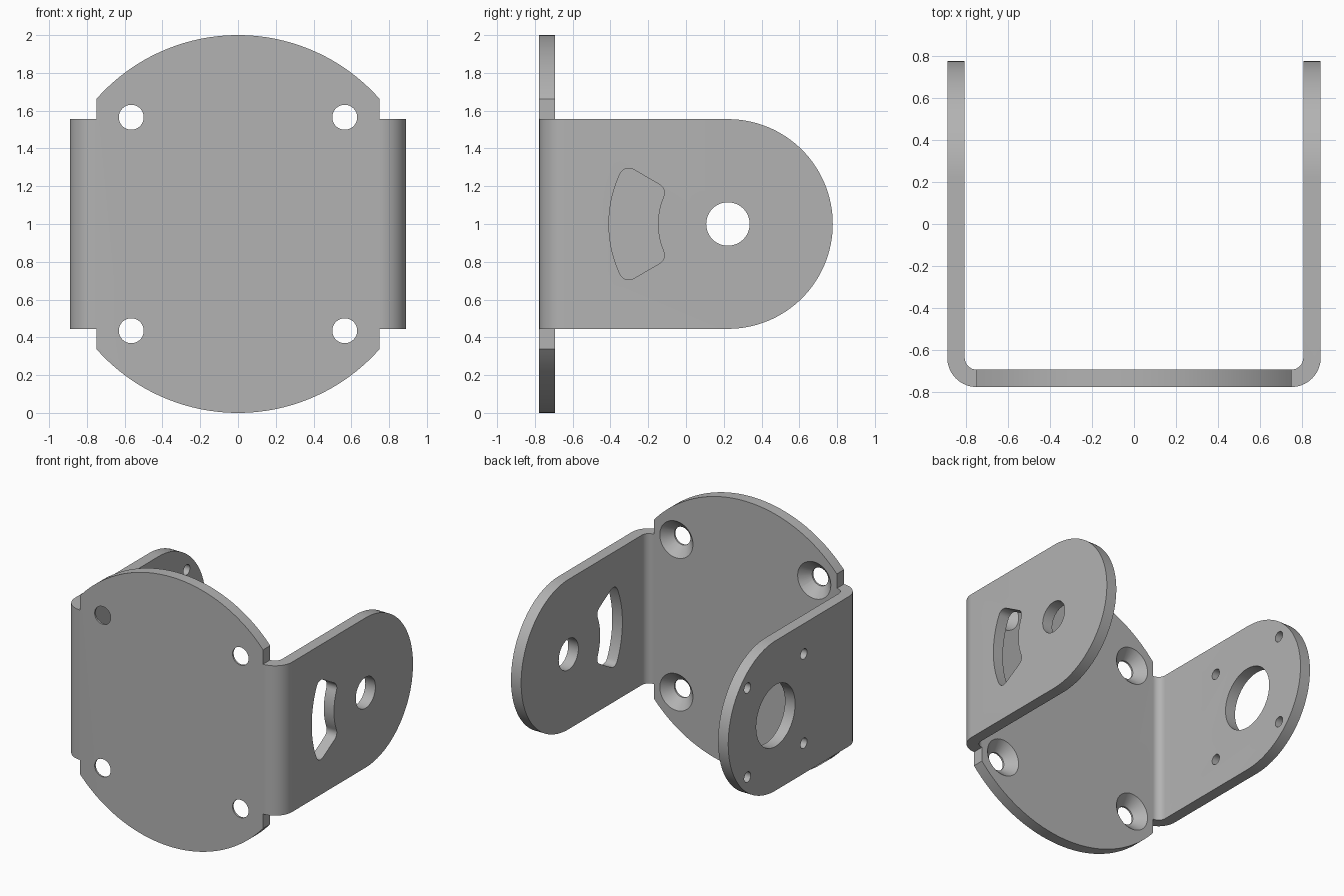
import bpy, bmesh
from math import sin, cos, asin, pi, radians
from mathutils import Matrix

cube = bpy.data.objects.get("Cube")
if cube:
    bpy.data.objects.remove(cube)

# Main dimensions
W, T, FRONT = 0.89, 0.083, -0.777      # half width, sheet thickness, front face
BEND = 0.14                            # outer bend radius
PIVOT_Y, MID_Z, ROUND = 0.222, 1.0, 0.555
PLATE_HALF = W - BEND

steel = bpy.data.materials.new("grey steel")
steel.use_nodes = True
GREY = (0.45, 0.45, 0.45, 1)
steel.diffuse_color = GREY
steel.node_tree.nodes["Principled BSDF"].inputs["Base Color"].default_value = GREY


def arc(cx, cy, r, a0, a1, n):
    """Points on an arc, angles in degrees."""
    angles = [radians(a0 + (a1 - a0) * i / n) for i in range(n + 1)]
    return [(cx + r * cos(a), cy + r * sin(a)) for a in angles]


def circle(cx, cy, r, n=48):
    return arc(cx, cy, r, 0, 360, n)[:-1]


def make_object(name, bm):
    bmesh.ops.recalc_face_normals(bm, faces=bm.faces)
    mesh = bpy.data.meshes.new(name)
    bm.to_mesh(mesh)
    bm.free()
    mesh.materials.append(steel)
    ob = bpy.data.objects.new(name, mesh)
    bpy.context.collection.objects.link(ob)
    return ob


def prism(name, pts, axis, lo, hi):
    """Extrude a 2D outline along an axis from lo to hi."""
    place = {"X": lambda a, b: (lo, a, b),
             "Y": lambda a, b: (a, lo, b),
             "Z": lambda a, b: (a, b, lo)}[axis]
    bm = bmesh.new()
    face = bm.faces.new([bm.verts.new(place(a, b)) for a, b in pts])
    ext = bmesh.ops.extrude_face_region(bm, geom=[face])
    move = [hi - lo if axis == k else 0 for k in "XYZ"]
    bmesh.ops.translate(bm, vec=move,
                        verts=[v for v in ext["geom"] if isinstance(v, bmesh.types.BMVert)])
    return make_object(name, bm)


def combine(target, tool, operation="DIFFERENCE"):
    """Apply a boolean and discard the tool."""
    tool.hide_render = True
    mod = target.modifiers.new("combine", "BOOLEAN")
    mod.operation, mod.object, mod.solver = operation, tool, "EXACT"
    bpy.context.view_layer.objects.active = target
    bpy.ops.object.modifier_apply(modifier=mod.name)
    bpy.data.objects.remove(tool)


# Bent sheet: U section, then rounded arm ends
by = FRONT + BEND
half = arc(PLATE_HALF, by, BEND, -90, 0, 16) + [(W, 1), (W - T, 1)]
half += arc(PLATE_HALF, by, BEND - T, 0, -90, 12)
section = half + [(-x, y) for x, y in reversed(half)]
bracket = prism("bracket", section, "Z", 0.3, 1.7)
side = [(-1, MID_Z - ROUND)] + arc(PIVOT_Y, MID_Z, ROUND, -90, 90, 64) + [(-1, MID_Z + ROUND)]
combine(bracket, prism("side_outline", side, "X", -1.2, 1.2), "INTERSECT")

# Round mounting plate with clipped sides
edge = 90 - asin(PLATE_HALF) * 180 / pi
plate = arc(0, MID_Z, 1, edge, 180 - edge, 56) + arc(0, MID_Z, 1, 180 + edge, 360 - edge, 56)
combine(bracket, prism("mounting_plate", plate, "Y", FRONT, FRONT + T), "UNION")

# Countersunk screw holes
for sx in (-1, 1):
    for sz in (-1, 1):
        x, z = 0.565 * sx, MID_Z + 0.565 * sz
        combine(bracket, prism("screw_hole", circle(x, z, 0.066), "Y", -1, -0.5))
        bm = bmesh.new()
        bmesh.ops.create_cone(bm, cap_ends=True, segments=48, radius1=0.055, radius2=0.155,
                              depth=0.1, matrix=Matrix.Translation((x, FRONT + 0.052, z))
                              @ Matrix.Rotation(-pi / 2, 4, "X"))
        combine(bracket, make_object("countersink", bm))

# Pivot hole and curved slot in the left arm
combine(bracket, prism("pivot_hole", circle(PIVOT_Y, MID_Z, 0.115), "X", 0.5, 1.2))


def slot_half(r_in, r_out, spread, f):
    """Upper half of a sector outline with rounded corners."""
    a_out = spread - asin(f / (r_out - f)) * 180 / pi
    a_in = spread - asin(f / (r_in + f)) * 180 / pi
    pts = arc(0, 0, r_out, 0, a_out, 12)[1:-1]
    for r, a, start, end in ((r_out - f, a_out, a_out, spread + 90),
                             (r_in + f, a_in, spread + 90, a_in + 180)):
        pts += arc(r * cos(radians(a)), r * sin(radians(a)), f, start, end, 10)
    return pts + arc(0, 0, r_in, a_in, 0, 10)[1:-1]


upper = slot_half(0.37, 0.63, 30, 0.052)
outline = upper + [(u, -v) for u, v in reversed(upper)]
slot = [(PIVOT_Y - u, MID_Z + v) for u, v in outline]
combine(bracket, prism("slot", slot, "X", 0.5, 1.2))

# Large bore and four fixing holes in the right arm
combine(bracket, prism("bore", circle(PIVOT_Y, MID_Z, 0.228), "X", -1.2, -0.5))
for sy in (-1, 1):
    for sz in (-1, 1):
        pts = circle(PIVOT_Y + 0.33 * sy, MID_Z + 0.33 * sz, 0.038, 32)
        combine(bracket, prism("fixing_hole", pts, "X", -1.2, -0.5))

# Smooth curved surfaces, keep sharp sheet edges
bpy.ops.object.select_all(action="DESELECT")
bracket.select_set(True)
bpy.context.view_layer.objects.active = bracket
bpy.ops.object.shade_smooth_by_angle(angle=radians(30))
